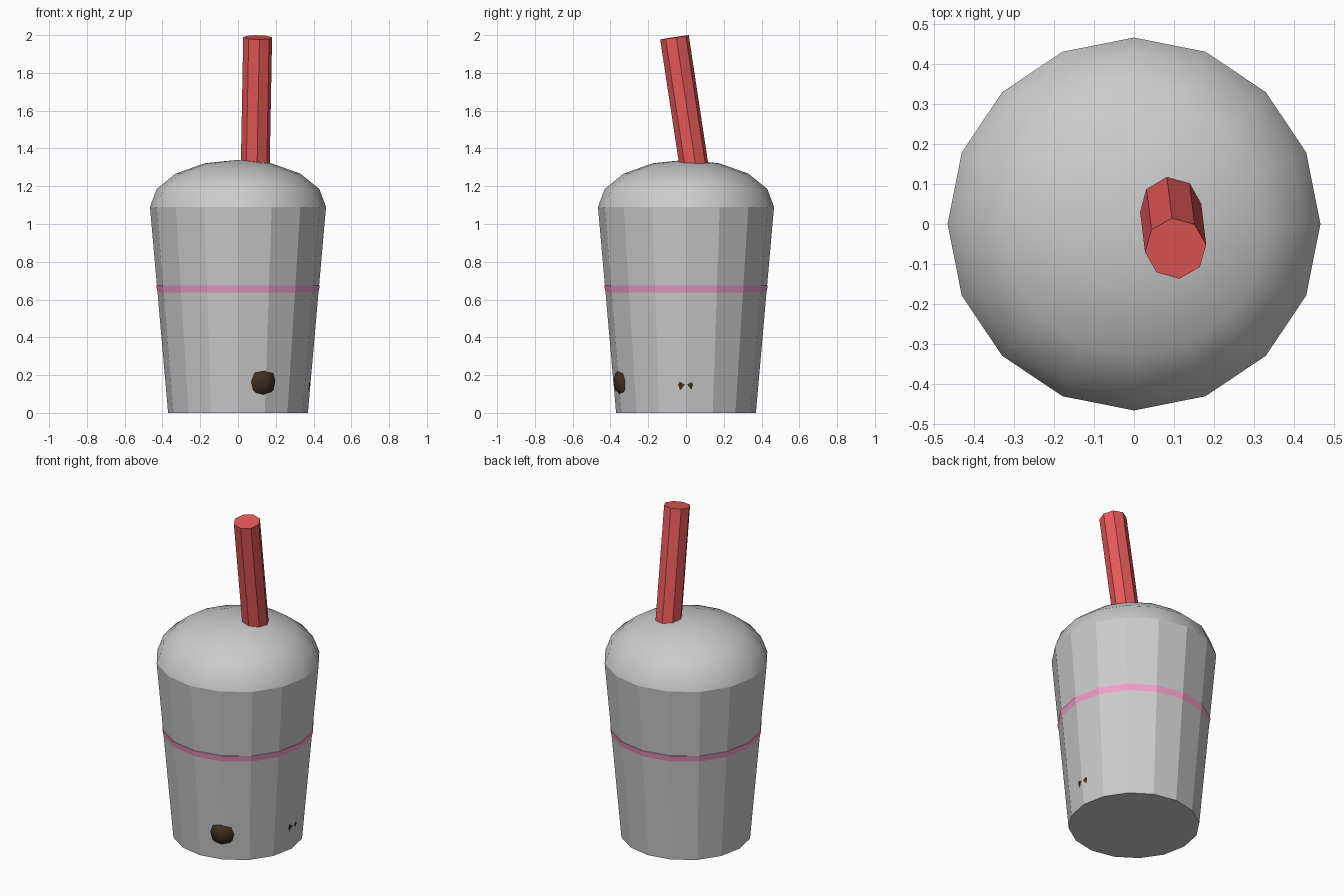
import bpy, bmesh, math
from mathutils import Vector, Matrix

if "Cube" in bpy.data.objects:
    bpy.data.objects.remove(bpy.data.objects["Cube"])

SIDES = 16


def material(name, rgb):
    m = bpy.data.materials.new(name)
    m.diffuse_color = (*rgb, 1)
    m.use_nodes = True
    m.node_tree.nodes["Principled BSDF"].inputs["Base Color"].default_value = m.diffuse_color
    return m


def finish(name, bm, mat=None, smooth=False):
    bmesh.ops.recalc_face_normals(bm, faces=bm.faces)
    for f in bm.faces:
        f.smooth = smooth
    me = bpy.data.meshes.new(name)
    bm.to_mesh(me)
    bm.free()
    ob = bpy.data.objects.new(name, me)
    bpy.context.collection.objects.link(ob)
    if mat:
        me.materials.append(mat)
    return ob


def lathe(name, profile, mat=None, smooth=False, cap_bottom=True, cap_top=True):
    """Stack 16-sided rings given as (radius, z); radius 0 closes to a point."""
    bm = bmesh.new()
    rings = []
    for r, z in profile:
        n = SIDES if r > 0 else 1
        rings.append([bm.verts.new((r * math.cos(math.tau * i / SIDES),
                                    r * math.sin(math.tau * i / SIDES), z)) for i in range(n)])
    for a, b in zip(rings, rings[1:]):
        for i in range(SIDES):
            j = (i + 1) % SIDES
            bm.faces.new((a[i], a[j], b[0]) if len(b) == 1 else (a[i], a[j], b[j], b[i]))
    if cap_bottom:
        bm.faces.new(rings[0])
    if cap_top and len(rings[-1]) > 1:
        bm.faces.new(rings[-1])
    return finish(name, bm, mat, smooth)


pink = material("pink_drink", (0.9, 0.35, 0.58))
red = material("red_straw", (0.8, 0.1, 0.1))
brown = material("dark_pearl", (0.05, 0.03, 0.015))

# Tapered cup, open at the rim under the lid
lathe("cup", [(0.37, 0), (0.466, 1.09)], cap_top=False)

# Domed lid: a flattened half sphere
dome = [(0.466 * math.cos(math.radians(a)), 1.09 + 0.25 * math.sin(math.radians(a)))
        for a in (0, 22.5, 45, 67.5)] + [(0, 1.34)]
lathe("dome_lid", dome, smooth=True, cap_bottom=False)

# Drink, its upper edge just showing through the cup wall
lathe("drink", [(0.305, 0.02), (0.4335, 0.675)], pink)

# Leaning octagonal straw
top, low = Vector((0.104, -0.061, 1.988)), Vector((0.071, 0.21, 0.2))
axis = top - low
bm = bmesh.new()
bmesh.ops.create_cone(bm, cap_ends=True, segments=8, radius1=0.077, radius2=0.077,
                      depth=axis.length,
                      matrix=Matrix.Translation((top + low) / 2)
                      @ Vector((0, 0, 1)).rotation_difference(axis).to_matrix().to_4x4()
                      @ Matrix.Rotation(math.radians(7), 4, 'Z'))
finish("straw", bm, red)

# Pearls at the bottom; the first two poke through the wall
pearls = [(0.118, -0.306, 0.165), (0.3025, -0.002, 0.15), (-0.1, -0.2, 0.12),
          (-0.22, 0.05, 0.13), (0.02, 0.0, 0.12), (-0.08, 0.2, 0.13), (0.16, 0.2, 0.12)]
for i, p in enumerate(pearls):
    bm = bmesh.new()
    bmesh.ops.create_uvsphere(bm, u_segments=8, v_segments=6, radius=0.086,
                              matrix=Matrix.Translation(p) @ Matrix.Rotation(math.radians(22.5), 4, 'Z'))
    finish(f"pearl_{i + 1}", bm, brown, smooth=True)
